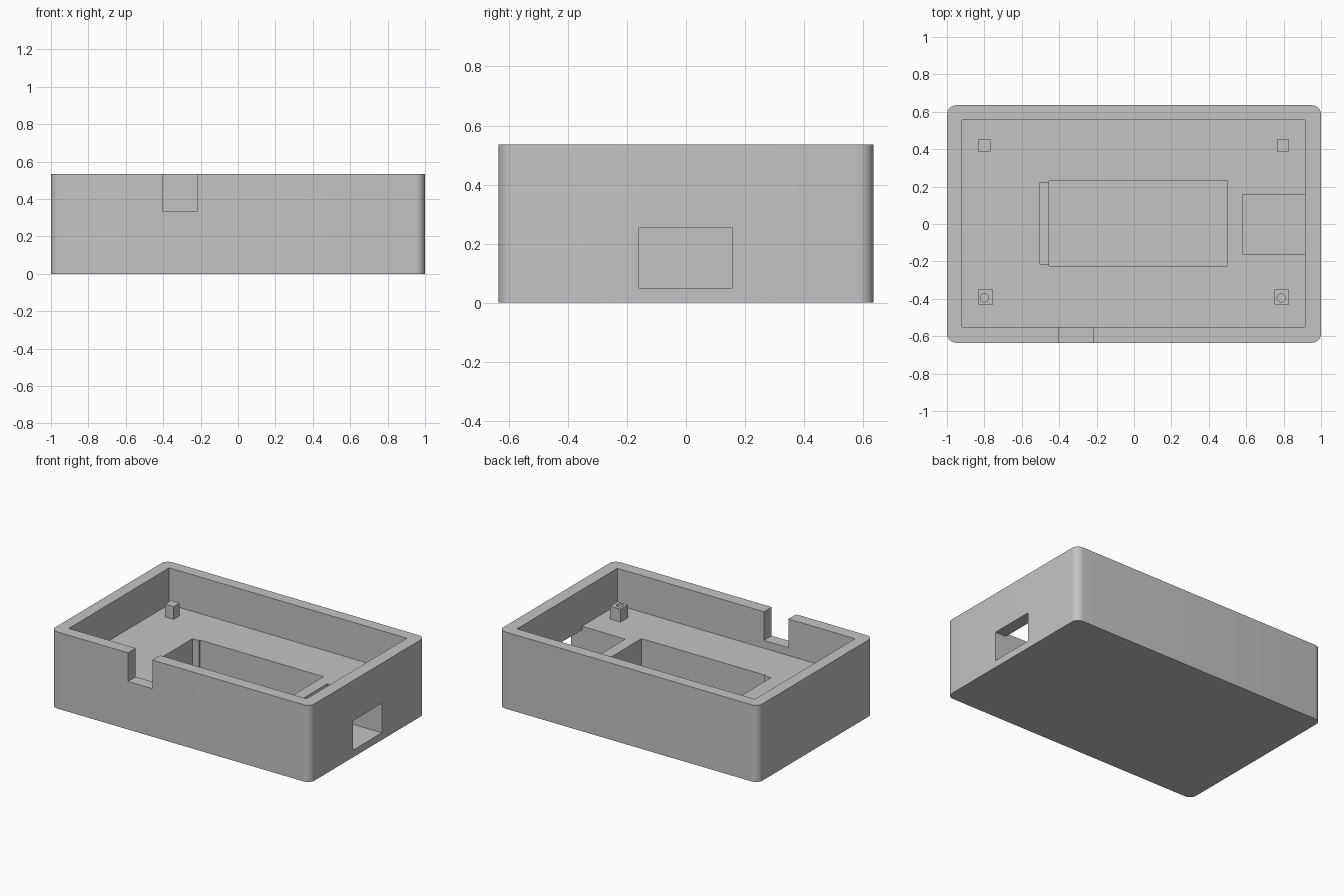
import bpy
import bmesh
import math

old = bpy.data.objects.get("Cube")
if old:
    bpy.data.objects.remove(old, do_unlink=True)

grey = bpy.data.materials.new("plain grey")
grey.use_nodes = True
colour = (0.55, 0.55, 0.55, 1)
grey.diffuse_color = colour
grey.node_tree.nodes["Principled BSDF"].inputs["Base Color"].default_value = colour


def finish(name, bm):
    """Turn a bmesh into a grey object."""
    mesh = bpy.data.meshes.new(name)
    bm.to_mesh(mesh)
    bm.free()
    mesh.materials.append(grey)
    obj = bpy.data.objects.new(name, mesh)
    bpy.context.collection.objects.link(obj)
    return obj


def box(name, xs, ys, zs, corner=0):
    """Box from its ranges, with optional rounded vertical edges."""
    bm = bmesh.new()
    bmesh.ops.create_cube(bm, size=1)
    for v in bm.verts:
        for axis, (low, high) in enumerate((xs, ys, zs)):
            v.co[axis] = high if v.co[axis] > 0 else low
    if corner:
        upright = [e for e in bm.edges
                   if abs(e.verts[0].co.z - e.verts[1].co.z) > 0.01]
        bmesh.ops.bevel(bm, geom=upright, offset=corner, segments=8,
                        profile=0.5, affect='EDGES')
    return finish(name, bm)


def cylinder(name, x, y, low, high, radius):
    bm = bmesh.new()
    bmesh.ops.create_cone(bm, cap_ends=True, segments=32, radius1=radius,
                          radius2=radius, depth=high - low)
    bmesh.ops.translate(bm, verts=bm.verts, vec=(x, y, (low + high) / 2))
    return finish(name, bm)


def activate(obj):
    bpy.ops.object.select_all(action='DESELECT')
    obj.select_set(True)
    bpy.context.view_layer.objects.active = obj


def cut(target, cutter):
    """Subtract the cutter, then discard it."""
    mod = target.modifiers.new("cut", 'BOOLEAN')
    mod.operation = 'DIFFERENCE'
    mod.solver = 'EXACT'
    mod.object = cutter
    activate(target)
    bpy.ops.object.modifier_apply(modifier=mod.name)
    bpy.data.objects.remove(cutter, do_unlink=True)


FLOOR, BASE, TOP, ABOVE = 0.28, 0.05, 0.535, 0.8

# Outer case with rounded upright corners
case = box("case", (-1, 1), (-0.635, 0.635), (0, TOP), corner=0.05)

# Main cavity, floor pockets, side port and front notch
cut(case, box("cavity", (-0.92, 0.915), (-0.55, 0.555), (FLOOR, ABOVE)))
cut(case, box("centre_pocket", (-0.455, 0.5), (-0.225, 0.23), (BASE, 0.4)))
cut(case, box("pocket_slot", (-0.505, -0.44), (-0.215, 0.22), (0.08, 0.4)))
cut(case, box("port_pocket", (0.58, 0.915), (-0.16, 0.157), (BASE, 0.4)))
cut(case, box("port_hole", (0.7, 1.1), (-0.16, 0.157), (BASE, 0.255)))
cut(case, box("front_notch", (-0.405, -0.217), (-0.7, -0.5), (0.335, ABOVE)))
activate(case)
bpy.ops.object.shade_smooth_by_angle(angle=math.radians(30))

# Mounting posts: solid at the back, drilled at the front
POST_TOP = 0.37
for side, x, hole_x in (("right", -0.80, -0.80), ("left", 0.797, 0.787)):
    box(f"back_{side}_post", (x - 0.033, x + 0.033), (0.387, 0.453),
        (FLOOR, POST_TOP))
    mid = -0.795 if side == "right" else 0.79
    post = box(f"front_{side}_post", (mid - 0.04, mid + 0.04),
               (-0.43, -0.35), (FLOOR, POST_TOP))
    cut(post, cylinder("post_hole", hole_x, -0.395, 0.2, 0.5, 0.022))
